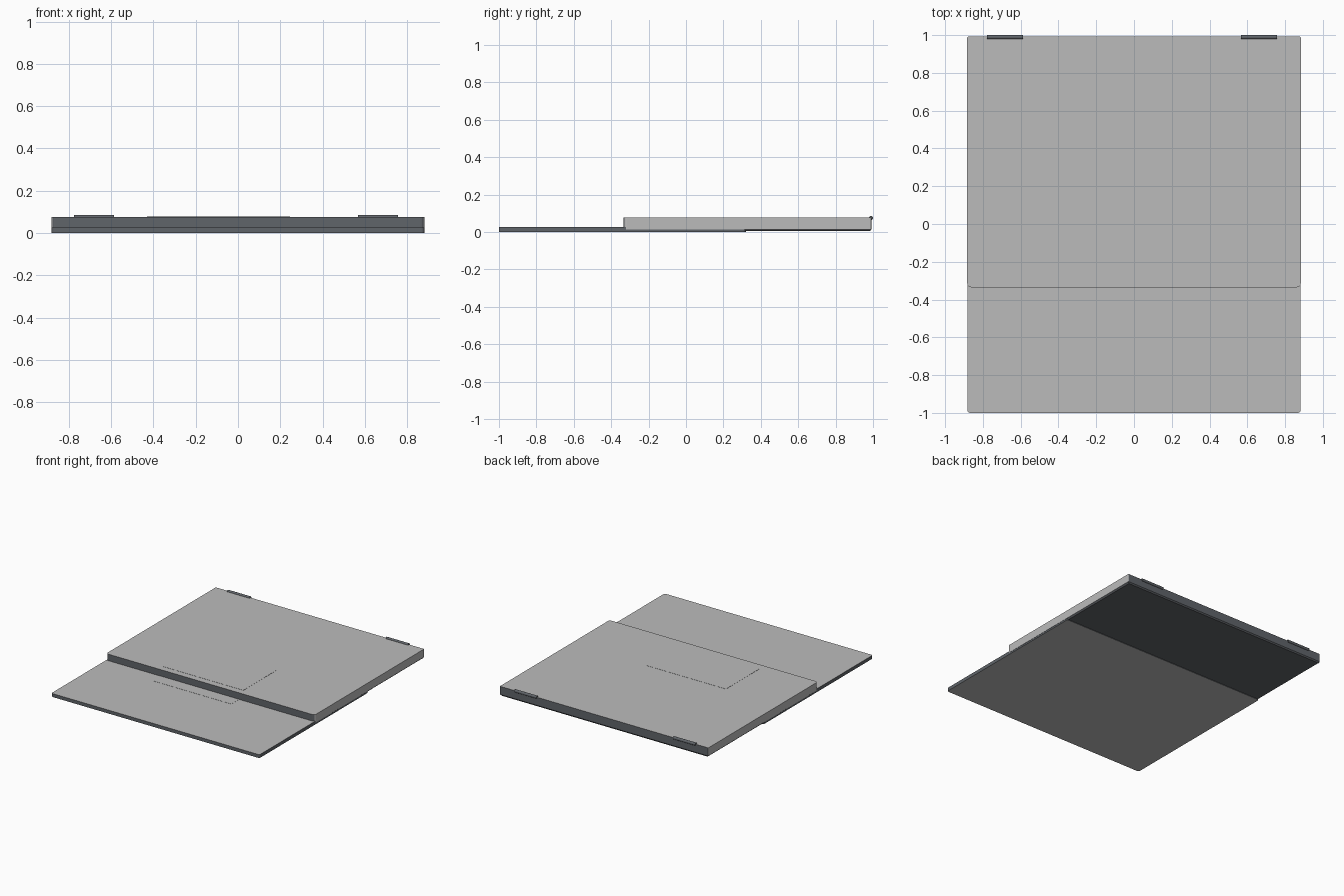
import bpy, bmesh, math

default = bpy.data.objects.get("Cube")
if default:
    bpy.data.objects.remove(default, do_unlink=True)


def make_material(name, colour):
    mat = bpy.data.materials.new(name)
    mat.use_nodes = True
    mat.diffuse_color = (*colour, 1)
    mat.node_tree.nodes["Principled BSDF"].inputs["Base Color"].default_value = (*colour, 1)
    return mat


grey = make_material("light grey", (0.50, 0.50, 0.50))
dark = make_material("dark slate", (0.117, 0.128, 0.142))


def slab(name, lo, hi, is_grey, front_r=0, back_r=0, chamfer=0):
    """Box with rounded upright corners and an optional bottom chamfer."""
    bm = bmesh.new()
    bmesh.ops.create_cube(bm, size=1)
    for v in bm.verts:
        v.co = [(a + b) / 2 + c * (b - a) for a, b, c in zip(lo, hi, v.co)]
    middle = (lo[1] + hi[1]) / 2
    for radius, side in ((front_r, -1), (back_r, 1)):
        if radius:
            edges = [e for e in bm.edges
                     if abs(e.verts[0].co.z - e.verts[1].co.z) > 1e-5
                     and (e.verts[0].co.y - middle) * side > 0]
            bmesh.ops.bevel(bm, geom=edges, offset=radius, segments=4,
                            profile=0.5, affect='EDGES')
    if chamfer:
        edges = [e for e in bm.edges if all(v.co.z < lo[2] + 1e-5 for v in e.verts)]
        bmesh.ops.bevel(bm, geom=edges, offset=chamfer, segments=1, affect='EDGES')
    bm.normal_update()
    for f in bm.faces:
        f.material_index = 0 if is_grey(f.normal) else 1
    mesh = bpy.data.meshes.new(name)
    bm.to_mesh(mesh)
    bm.free()
    mesh.materials.append(grey)
    mesh.materials.append(dark)
    obj = bpy.data.objects.new(name, mesh)
    bpy.context.collection.objects.link(obj)
    return obj


# Thick upper body: pale top and flanks, dark front, back and underside
slab("upper_body", (-0.883, -0.335, 0.004), (0.883, 0.992, 0.076),
     lambda n: n.z > 0.5 or abs(n.x) > 0.8, 0.02, 0.006, 0.01)

# Thin lower panel sliding out at the front: pale faces, dark rim
slab("lower_panel", (-0.882, -1.0, 0.0), (0.882, 0.32, 0.026),
     lambda n: abs(n.z) > 0.5, 0.014, 0.014)

# Very thin touch plates on both parts
for name, y, z in (("upper_touch_plate", -0.285, 0.075),
                   ("lower_touch_plate", -0.43, 0.025)):
    slab(name, (-0.43, y, z), (0.245, y + 0.415, z + 0.002), lambda n: abs(n.z) > 0.5)

# Hinge barrels along the back edge
for name, x in (("left_hinge", 0.662), ("right_hinge", -0.682)):
    bpy.ops.mesh.primitive_cylinder_add(vertices=24, radius=0.011, depth=0.19,
                                        location=(x, 0.989, 0.075),
                                        rotation=(0, math.pi / 2, 0))
    hinge = bpy.context.object
    hinge.name = name
    hinge.data.materials.append(dark)
    bpy.ops.object.shade_smooth_by_angle()
